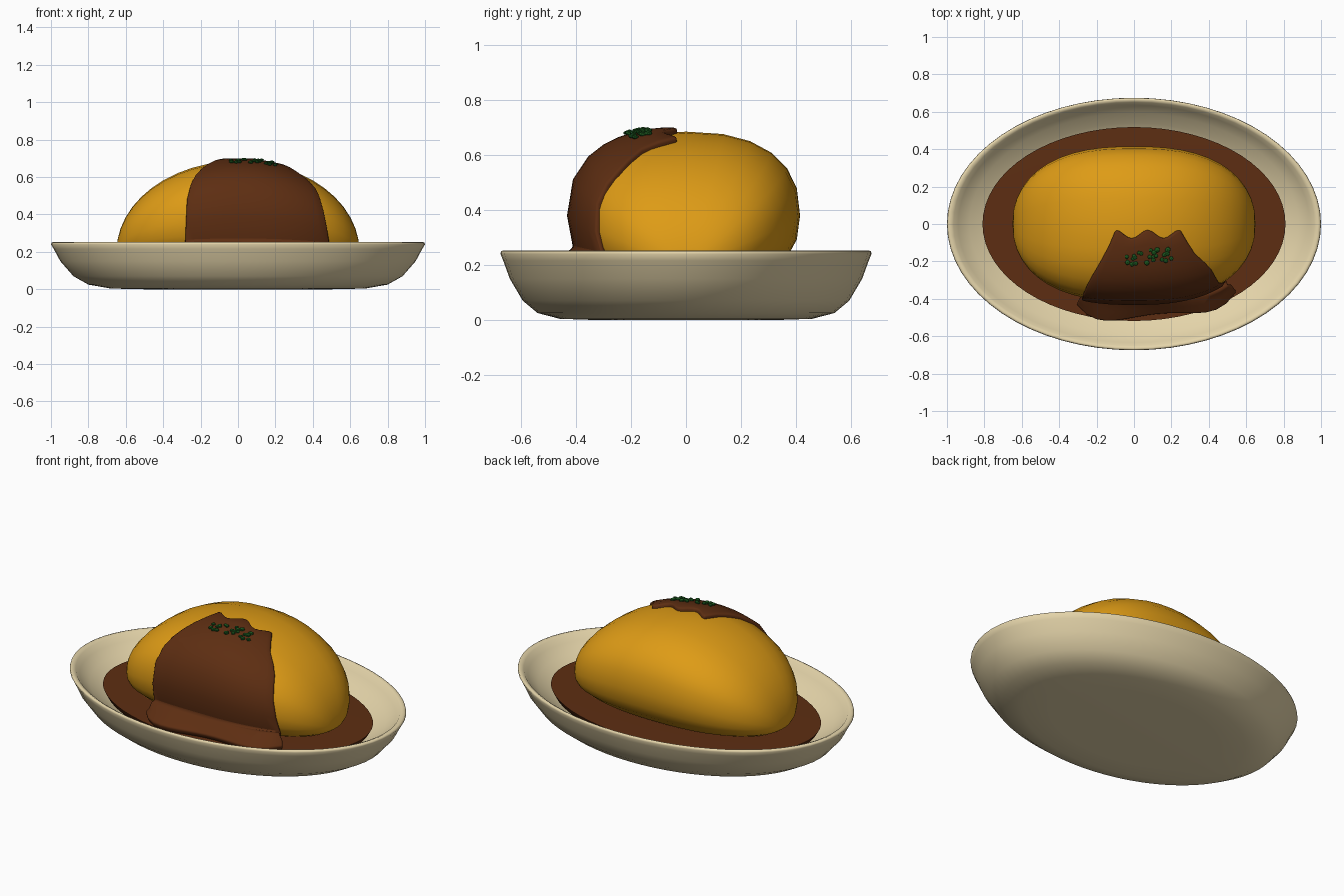
import bpy, bmesh, math, random
from mathutils import Vector

if "Cube" in bpy.data.objects:
    bpy.data.objects.remove(bpy.data.objects["Cube"])

random.seed(4)


def material(name, rgb):
    m = bpy.data.materials.new(name)
    m.diffuse_color = (*rgb, 1)
    m.use_nodes = True
    m.node_tree.nodes["Principled BSDF"].inputs["Base Color"].default_value = m.diffuse_color
    return m


def make(name, verts, faces, mat, angle=60):
    me = bpy.data.meshes.new(name)
    me.from_pydata(verts, [], faces)
    bm = bmesh.new()
    bm.from_mesh(me)
    bmesh.ops.remove_doubles(bm, verts=bm.verts, dist=1e-5)
    bmesh.ops.recalc_face_normals(bm, faces=bm.faces)
    bm.to_mesh(me)
    bm.free()
    ob = bpy.data.objects.new(name, me)
    bpy.context.collection.objects.link(ob)
    me.materials.append(mat)
    bpy.ops.object.select_all(action='DESELECT')
    ob.select_set(True)
    bpy.context.view_layer.objects.active = ob
    bpy.ops.object.shade_smooth_by_angle(angle=math.radians(angle))
    return ob


def grid_faces(rows, cols, wrap=False):
    last = cols if wrap else cols - 1
    return [(r * cols + c, r * cols + (c + 1) % cols,
             (r + 1) * cols + (c + 1) % cols, (r + 1) * cols + c)
            for r in range(rows - 1) for c in range(last)]


def oval_lathe(name, profile, ratio, mat, n=64):
    verts = [(r * math.cos(2 * math.pi * i / n), r * ratio * math.sin(2 * math.pi * i / n), z)
             for r, z in profile for i in range(n)]
    return make(name, verts, grid_faces(len(profile), n, True), mat)


cream = material("cream", (0.78, 0.66, 0.40))
yellow = material("egg_yellow", (0.73, 0.33, 0.008))
brown = material("brown_sauce", (0.11, 0.027, 0.006))
green = material("herb_green", (0.01, 0.09, 0.012))

# Oval dish, outside then inside
oval_lathe("plate", [(0, 0), (.5, 0), (.68, .004), (.80, .025), (.88, .07), (.95, .15),
                     (.985, .215), (1, .24), (.997, .25), (.985, .253), (.965, .245),
                     (.94, .215), (.88, .175), (.80, .13), (.70, .085), (.5, .06), (0, .06)],
           .675, cream)

# Pool of sauce
oval_lathe("sauce_pool", [(0, .165), (.6, .165), (.81, .163), (.79, .13), (.68, .09), (0, .09)],
           .64, brown)


def spow(v, p):
    return math.copysign(abs(v) ** p, v)


def egg_point(x, deg, grow=0.0):
    """Point on the omelette section at x; 0 degrees faces front, 90 is up."""
    s = min(abs(x) / .65, 1)
    k = math.sqrt(1 - s * s)
    w = .415 * (1 - s ** 2.5) ** (1 / 2.2) + grow
    a = math.radians(deg)
    h = (.305 if math.sin(a) > 0 else .27) * k + grow
    return Vector((x, -w * spow(math.cos(a), 1 / 1.2),
                   .2 + .18 * k + h * spow(math.sin(a), 1 / 1.2)))


# Omelette
N, M = 24, 24
verts = [egg_point(-.65 * math.cos(math.pi * i / N), 360 * j / M)
         for i in range(N + 1) for j in range(M)]
make("omelette", verts, grid_faces(N + 1, M, True), yellow)

# Sauce draped over the front: rows of (angle, left x, right x)
rows = [(85, -.10, .25), (78, -.13, .29), (70, -.165, .33), (60, -.20, .385), (50, -.23, .42),
        (38, -.255, .44), (20, -.275, .46), (0, -.28, .48), (-20, -.285, .495)]
C = 17
verts = []
for deg, xl, xr in rows:
    for c in range(C):
        u = c / (C - 1)
        wave = 4 * math.cos(u * 4 * math.pi) * max(0, (deg - 70) / 15)
        verts.append(egg_point(xl + (xr - xl) * u, deg + wave * .6, .018))
# Flared foot running out over the pool
for f, z, xl, xr in [(.12, .25, -.29, .505), (.5, .215, -.30, .53), (1, .195, -.31, .55)]:
    for c in range(C):
        u = c / (C - 1)
        x = xl + (xr - xl) * u
        near = egg_point(xl * .95 + (xr * .93 - xl * .95) * u, -15, .018).y
        edge = -(.53 - .07 * u + .01 * math.sin(u * 9)) + .10 * abs(2 * u - 1) ** 6
        verts.append((x, near + (edge - near) * f, z))
drape = make("sauce_drape", verts, grid_faces(len(rows) + 3, C), brown)
if sum(p.normal.y for p in drape.data.polygons) > 0:
    drape.data.flip_normals()
sol = drape.modifiers.new("thickness", 'SOLIDIFY')
sol.thickness = .04
sol.offset = -1
bev = drape.modifiers.new("soft_edge", 'BEVEL')
bev.width = .01
bev.segments = 2
bev.limit_method = 'ANGLE'
bev.angle_limit = math.radians(50)

# Chopped herbs sprinkled on top
bm = bmesh.new()
for i in range(26):
    x = random.uniform(-.05, .20)
    p = egg_point(x, random.uniform(65, 76) + 12 * (x - .08), .022)
    new = bmesh.ops.create_icosphere(bm, subdivisions=1, radius=random.uniform(.011, .016))
    bmesh.ops.scale(bm, vec=(1, 1, .7), verts=new["verts"])
    bmesh.ops.translate(bm, vec=p, verts=new["verts"])
me = bpy.data.meshes.new("herbs")
bm.to_mesh(me)
bm.free()
me.materials.append(green)
bpy.context.collection.objects.link(bpy.data.objects.new("herbs", me))
